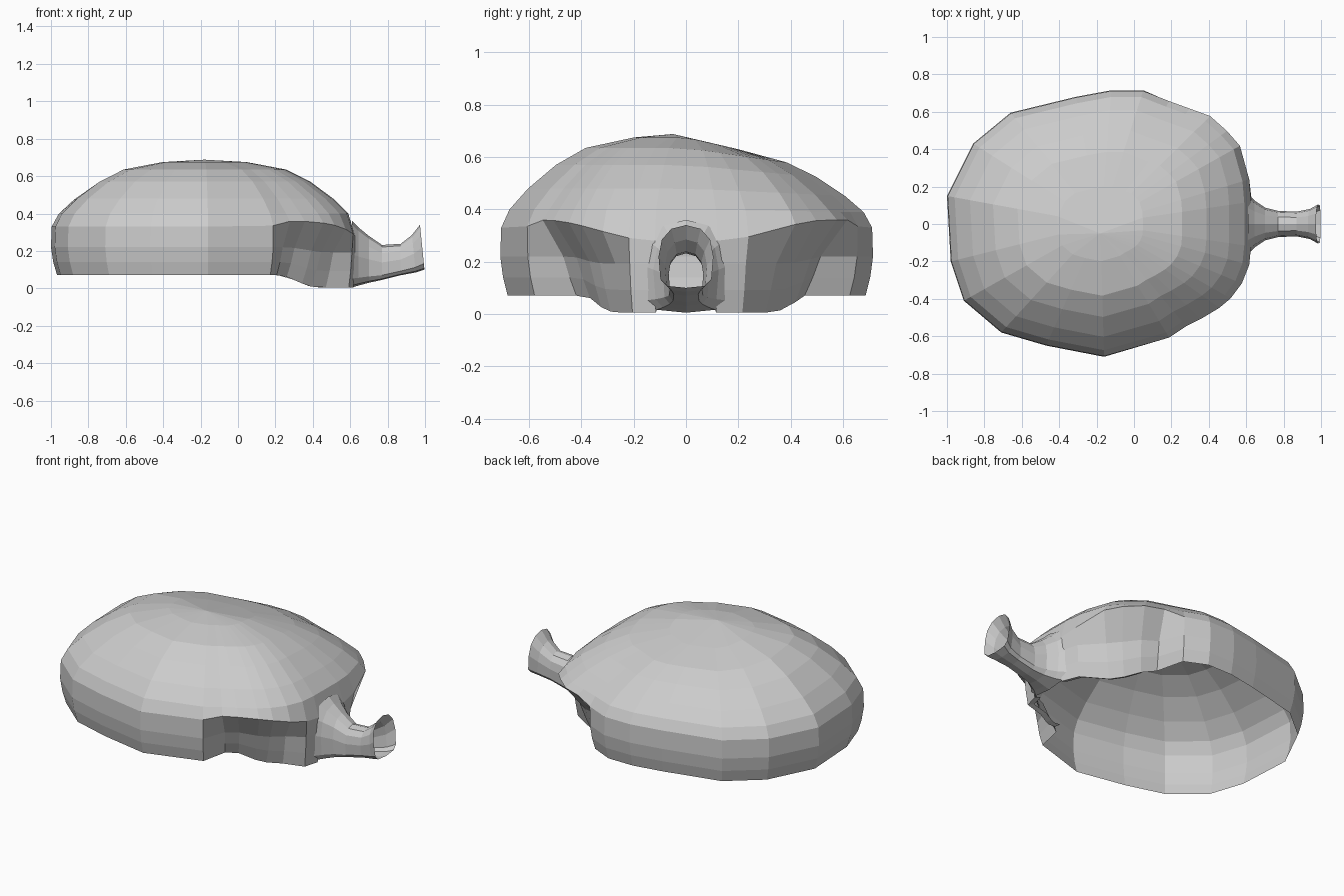
import bpy, bmesh, math

if "Cube" in bpy.data.objects:
    bpy.data.objects.remove(bpy.data.objects["Cube"])


def make_object(name, bm):
    bmesh.ops.remove_doubles(bm, verts=bm.verts, dist=0.0005)
    bmesh.ops.recalc_face_normals(bm, faces=bm.faces)
    mesh = bpy.data.meshes.new(name)
    bm.to_mesh(mesh)
    bm.free()
    obj = bpy.data.objects.new(name, mesh)
    bpy.context.collection.objects.link(obj)
    return obj


def smooth(a, b, v):
    t = max(0.0, min(1.0, (v - a) / (b - a)))
    return t * t * (3 - 2 * t)


# Plan outline of the shell, counter-clockwise from the neck
outline = [(.63, .12), (.62, .24), (.57, .42), (.50, .50), (.41, .58), (.30, .62), (.19, .66),
           (.05, .715), (-.12, .715), (-.31, .68), (-.66, .595), (-.86, .43), (-1, .15),
           (-.98, -.20), (-.91, -.41), (-.71, -.58), (-.47, -.65), (-.16, -.71), (.19, -.61),
           (.28, -.55), (.36, -.51), (.46, -.45), (.52, -.40), (.58, -.32), (.62, -.22), (.63, -.12)]
CX = -.18
# Rings from rim to crown: scale, height
rings = [(.96, .07), (.985, .14), (1, .22), (.995, .33), (.95, .40), (.85, .48),
         (.70, .57), (.54, .635), (.28, .675)]


def shell_point(p, s, z):
    px, py = p
    x, y = CX + (px - CX) * s, py * s
    # lopsided crown: lower toward the back
    if z > .35:
        z -= 4 * s * (1 - s) * .055 * max(0, py) / .7
    elif z > .3:
        # brow over the flank hollows, sinking toward the neck
        z += smooth(.15, .3, px) * (.03 - .08 * smooth(.55, .12, abs(py)))
    else:
        if px > .5 and abs(py) < .36:
            x = CX + (px - CX) * (1 - (1 - s) * .4)
        # hollow flanks beside the neck
        dent = smooth(.17, .32, px) * smooth(.18, .36, abs(py))
        k = 1 - dent * (.16 + .09 * (.26 - z) / .19)
        x, y = CX + (x - CX) * (1 - (1 - k) * .6), y * k
        # drooping lip
        z -= smooth(.3, .56, px) * .065 * (.33 - z) / .26
    return (x, y, z)


# Shell
bm = bmesh.new()
n = len(outline)
grid = [[bm.verts.new(shell_point(p, s, z)) for p in outline] for s, z in rings]
for r in range(len(rings) - 1):
    for i in range(n):
        if i == n - 1 and r < 3:
            continue  # doorway into the neck
        j = (i + 1) % n
        bm.faces.new((grid[r][i], grid[r][j], grid[r + 1][j], grid[r + 1][i]))
crown = bm.verts.new((CX, -.05, .688))
for i in range(n):
    bm.faces.new((grid[-1][i], grid[-1][(i + 1) % n], crown))
# Lip curling under beside the neck
curl = {}
for i, p in enumerate(outline):
    if p[0] > .34:
        c = grid[0][i].co
        curl[i] = bm.verts.new((CX + (c.x - CX) * .95, c.y * .95, c.z + .015))
for i in curl:
    j = (i + 1) % n
    if j in curl and i != n - 1:
        bm.faces.new((grid[0][i], curl[i], curl[j], grid[0][j]))
make_object("shell", bm)

# Flared hollow neck: x, half width, bottom, top, lean of the rim
sections = [(.61, .16, .005, .36, 0), (.645, .125, .015, .325, 0), (.70, .088, .03, .28, 0),
            (.77, .07, .045, .232, 0), (.87, .066, .07, .238, 0),
            (.94, .08, .085, .285, .01), (.985, .105, .10, .34, .012)]
bm = bmesh.new()
sides = 12
loops = []
for x, w, lo, hi, lean in sections:
    loop = []
    for k in range(sides):
        a = 2 * math.pi * k / sides
        c, s = math.cos(a), math.sin(a)
        # rounded arch on top, squarer floor below
        cy = math.copysign(abs(c) ** (.5 if s < 0 else .9), c)
        cz = math.copysign(abs(s) ** (.45 if s < 0 else .9), s)
        loop.append(bm.verts.new((x - lean * cz, w * cy, (lo + hi) / 2 + (hi - lo) / 2 * cz)))
    loops.append(loop)
for a, b in zip(loops, loops[1:]):
    for k in range(sides):
        m = (k + 1) % sides
        bm.faces.new((a[k], a[m], b[m], b[k]))
make_object("neck", bm)
